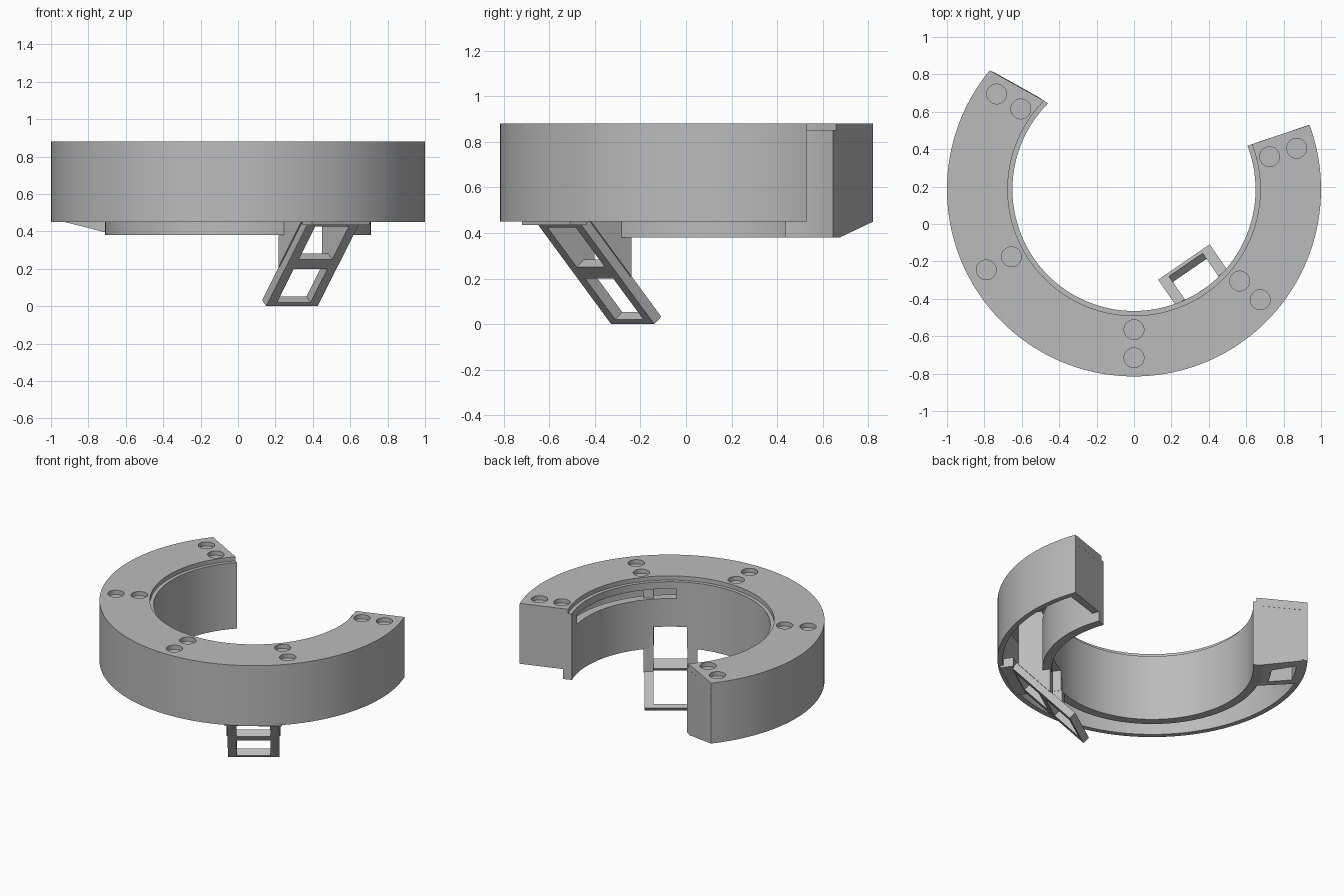
import bpy, bmesh
from math import sin, cos, radians
from mathutils import Vector, Matrix

if "Cube" in bpy.data.objects:
    bpy.data.objects.remove(bpy.data.objects["Cube"], do_unlink=True)

CY = 0.185          # ring centre lies on the y axis
CLIP_ANGLE = -55.5  # direction of the hanging clip

grey = bpy.data.materials.new("plain_grey")
grey.use_nodes = True
grey.diffuse_color = (0.5, 0.5, 0.5, 1)
grey.node_tree.nodes["Principled BSDF"].inputs["Base Color"].default_value = (0.5, 0.5, 0.5, 1)


def finish(name, bm):
    bmesh.ops.recalc_face_normals(bm, faces=bm.faces)
    mesh = bpy.data.meshes.new(name)
    bm.to_mesh(mesh)
    bm.free()
    mesh.materials.append(grey)
    obj = bpy.data.objects.new(name, mesh)
    bpy.context.collection.objects.link(obj)
    return obj


def loft(name, rings):
    """Solid through matching closed sections, capped at both ends."""
    bm = bmesh.new()
    loops = [[bm.verts.new(p) for p in ring] for ring in rings]
    n = len(loops[0])
    for a, b in zip(loops, loops[1:]):
        for i in range(n):
            j = (i + 1) % n
            bm.faces.new((a[i], a[j], b[j], b[i]))
    bm.faces.new(loops[0])
    bm.faces.new(loops[-1])
    return finish(name, bm)


def ring_start(r):
    return 135 + 15.7 * (r - 0.65)


def ring_end(r):
    return 381 - 2.3 * (r - 0.65)


def sweep(name, profile, start, end, steps):
    """Turn an (r, z) profile about the ring centre; limits may vary with r."""
    rings = []
    for k in range(steps + 1):
        ring = []
        for r, z in profile:
            a0, a1 = start(r), end(r)
            a = radians(a0 + (a1 - a0) * k / steps)
            ring.append((r * cos(a), CY + r * sin(a), z))
        rings.append(ring)
    return loft(name, rings)


def prism(name, profile, t0, t1):
    """Extrude an (r, z) profile sideways in the frame of the clip."""
    turn = Matrix.Translation((0, CY, 0)) @ Matrix.Rotation(radians(CLIP_ANGLE), 4, 'Z')
    return loft(name, [[turn @ Vector((r, t, z)) for r, z in profile] for t in (t0, t1)])


def box(r0, r1, z0, z1):
    return [(r0, z0), (r1, z0), (r1, z1), (r0, z1)]


def cut(obj, cutter):
    mod = obj.modifiers.new("cut", 'BOOLEAN')
    mod.operation = 'DIFFERENCE'
    mod.solver = 'EXACT'
    mod.object = cutter
    bpy.context.view_layer.objects.active = obj
    bpy.ops.object.modifier_apply(modifier=mod.name)
    bpy.data.objects.remove(cutter, do_unlink=True)


# Hollow ring shell, open below, with a ledge along the inner top edge
shell = sweep("ring_shell", [
    (0.65, 0.38), (0.71, 0.38), (0.71, 0.82), (0.965, 0.82), (0.965, 0.45),
    (1.0, 0.45), (1.0, 0.88), (0.675, 0.88), (0.675, 0.85), (0.65, 0.85)],
    ring_start, ring_end, 110)

# Curved slot in the inner wall and the opening behind the clip
cut(shell, sweep("slot_cutter", box(0.6, 0.74, 0.73, 0.80),
                 lambda r: 301, lambda r: 372, 32))
cut(shell, prism("opening_cutter", box(0.55, 0.78, 0.2, 0.53), -0.108, 0.108))

# Pairs of shallow round pockets in the top
for x, y in [(-0.735, 0.695), (-0.605, 0.615), (0.725, 0.36), (0.87, 0.405),
             (-0.79, -0.245), (-0.655, -0.175), (0, -0.565), (0, -0.715),
             (0.565, -0.305), (0.675, -0.405)]:
    bm = bmesh.new()
    bmesh.ops.create_cone(bm, cap_ends=True, segments=32, radius1=0.053, radius2=0.053,
                          depth=0.08, matrix=Matrix.Translation((x, y, 0.89)))
    cut(shell, finish("pocket_cutter", bm))

# Closed ends of the ring; one is a deeper block with a sloped, recessed underside
parts = [shell]
parts.append(sweep("left_end_wall", box(0.68, 0.99, 0.45, 0.84),
                   lambda r: 377, ring_end, 4))
block = sweep("right_end_block", [(0.70, 0.38), (1.0, 0.45), (0.99, 0.84), (0.70, 0.84)],
              ring_start, lambda r: 158, 12)
cut(block, sweep("recess_cutter", box(0.77, 0.93, 0.3, 0.55),
                 lambda r: 143.5, lambda r: 154.5, 6))
parts.append(block)


# Slanted clip frame: two rails joined by three crossbars
def slab(z0, z1):
    front = [(0.508 + 0.892 * z, z) for z in (z0, z1)]
    return front + [(r - 0.037, z + 0.033) for r, z in reversed(front)]


for side, t0, t1 in (("right", -0.167, -0.109), ("left", 0.109, 0.167)):
    parts.append(prism("clip_rail_" + side, slab(0, 0.435), t0, t1))
    parts.append(prism("clip_cheek_" + side,
                       [(0.636, 0.21), (0.85, 0.45), (0.85, 0.82), (0.66, 0.82), (0.636, 0.45)],
                       t0 - (0.008 if t0 < 0 else 0), t1 + (0.008 if t0 > 0 else 0)))
for label, z0, z1 in (("bottom", 0, 0.02), ("middle", 0.2, 0.25), ("top", 0.425, 0.435)):
    parts.append(prism("clip_bar_" + label, slab(z0, z1), -0.12, 0.12))

# Mount that holds the clip under the ring
parts.append(prism("clip_mount", box(0.88, 0.97, 0.435, 0.5), -0.185, 0.185))

bpy.ops.object.select_all(action='DESELECT')
for part in parts:
    part.select_set(True)
bpy.context.view_layer.objects.active = shell
bpy.ops.object.shade_smooth_by_angle(angle=radians(30))
